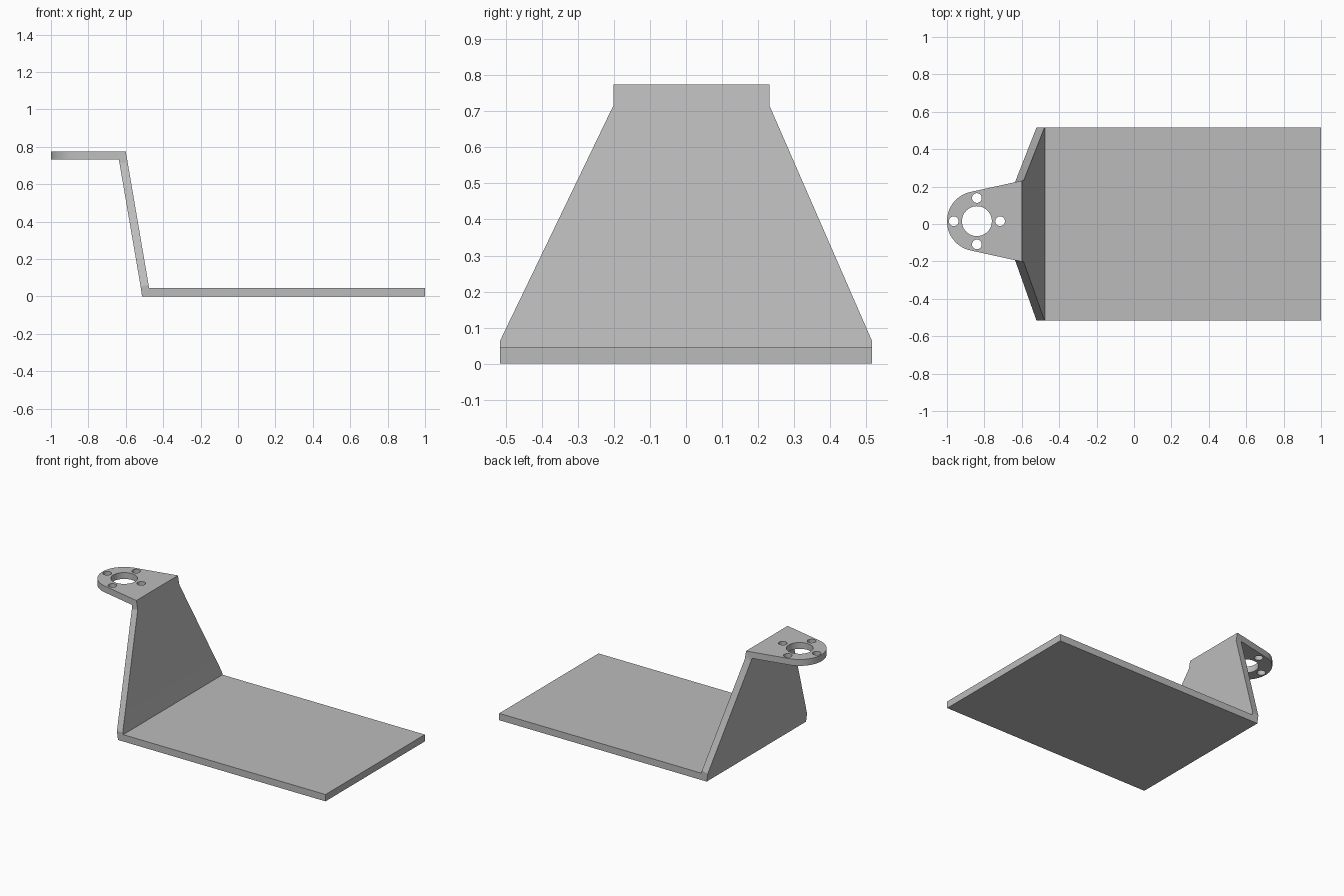
import bpy
import bmesh
import math

cube = bpy.data.objects.get("Cube")
if cube:
    bpy.data.objects.remove(cube, do_unlink=True)

metal = bpy.data.materials.new("grey_metal")
metal.use_nodes = True
grey = (0.5, 0.5, 0.5, 1)
metal.diffuse_color = grey
metal.node_tree.nodes["Principled BSDF"].inputs["Base Color"].default_value = grey

# Main dimensions
half_base, half_neck, offset = 0.517, 0.2165, 0.015
eye_x, eye_radius = -0.84, 0.16
top, under = 0.775, 0.733
bend_x, inner_bend_x = -0.60, -0.637

# Tangent from the flange corner to the rounded eye
dx = bend_x - eye_x
reach = math.hypot(dx, half_neck)
tangent = math.atan2(half_neck, dx) + math.acos(eye_radius / reach)
slope = -1 / math.tan(tangent)
half_inner = half_neck + slope * (inner_bend_x - bend_x)

bm = bmesh.new()


def section(upper, lower, half_u, half_l, mid):
    """Four corners of the sheet at one station along its length."""
    points = [(upper, -half_u), (upper, half_u), (lower, half_l), (lower, -half_l)]
    return [bm.verts.new((p[0], mid + y, p[1])) for p, y in points]


def bridge(a, b):
    n = len(a)
    for i in range(n):
        j = (i + 1) % n
        bm.faces.new((a[i], a[j], b[j], b[i]))


# Folded sheet: flat base, then the tapering upright
stations = [
    section((1, 0.045), (1, 0), half_base, half_base, 0),
    section((-0.475, 0.045), (-0.513, 0), half_base, half_base, 0),
    section((-0.478, 0.062), (-0.521, 0.055), half_base, half_base, 0),
    section((-0.59, 0.717), (-0.633, 0.709), half_neck, half_neck, offset),
    section((bend_x, top), (inner_bend_x, under), half_neck, half_inner, offset),
]
bm.faces.new(stations[0])
for a, b in zip(stations, stations[1:]):
    bridge(a, b)

# Flange with a rounded end, continuing from the last station
steps = 48
angles = [tangent + (2 * math.pi - 2 * tangent) * i / steps for i in range(steps + 1)]


def arc(z):
    return [bm.verts.new((eye_x + eye_radius * math.cos(a),
                          offset + eye_radius * math.sin(a), z)) for a in angles]


u0, u1, l1, l0 = stations[-1]
upper_rim = [u1] + arc(top) + [u0]
lower_rim = [l1] + arc(under) + [l0]
bm.faces.new(upper_rim)
bm.faces.new(lower_rim)
for i in range(len(upper_rim) - 1):
    bm.faces.new((upper_rim[i], upper_rim[i + 1], lower_rim[i + 1], lower_rim[i]))

bmesh.ops.recalc_face_normals(bm, faces=bm.faces)
mesh = bpy.data.meshes.new("bracket")
bm.to_mesh(mesh)
bm.free()
bracket = bpy.data.objects.new("bracket", mesh)
bpy.context.collection.objects.link(bracket)
mesh.materials.append(metal)


def drill(x, y, radius, sides):
    """Cut a vertical round hole through the flange."""
    bpy.ops.mesh.primitive_cylinder_add(vertices=sides, radius=radius, depth=0.2,
                                        location=(x, y, (top + under) / 2))
    cutter = bpy.context.object
    cutter.name = "hole_cutter"
    cutter.hide_render = True
    cutter.data.materials.append(metal)
    mod = bracket.modifiers.new("hole", 'BOOLEAN')
    mod.operation = 'DIFFERENCE'
    mod.solver = 'EXACT'
    mod.object = cutter
    bpy.ops.object.select_all(action='DESELECT')
    bracket.select_set(True)
    bpy.context.view_layer.objects.active = bracket
    bpy.ops.object.modifier_apply(modifier=mod.name)
    bpy.data.objects.remove(cutter, do_unlink=True)


# Centre hole and four screw holes around it
drill(eye_x, offset, 0.08, 48)
for k in range(4):
    a = k * math.pi / 2
    drill(eye_x + 0.124 * math.cos(a), offset + 0.124 * math.sin(a), 0.026, 24)

bpy.ops.object.shade_smooth_by_angle(angle=math.radians(20))
